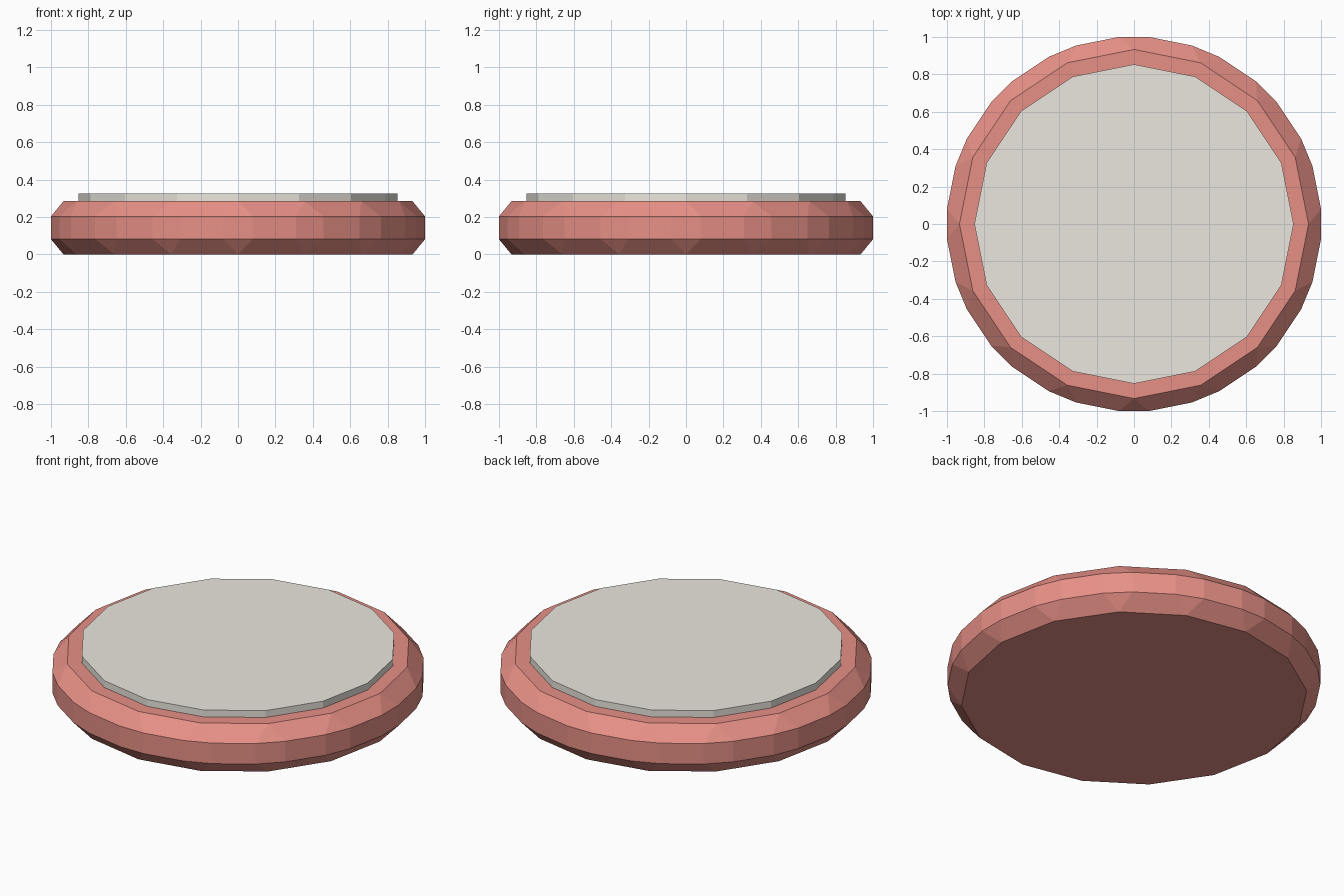
import bpy, bmesh
from mathutils import Matrix

if "Cube" in bpy.data.objects:
    bpy.data.objects.remove(bpy.data.objects["Cube"])

SIDES = 16
R = 1.0159  # corner radius before bevelling; the bevel trims it to 1.0


def disc(name, radius, z0, z1, color, bevel=0.0):
    """Flat-shaded 16-sided puck from z0 to z1, optionally chamfered on all edges."""
    bm = bmesh.new()
    bmesh.ops.create_cone(bm, cap_ends=True, segments=SIDES, radius1=radius,
                          radius2=radius, depth=z1 - z0,
                          matrix=Matrix.Translation((0, 0, (z0 + z1) / 2)))
    if bevel:
        bmesh.ops.bevel(bm, geom=bm.edges[:], offset=bevel, offset_type='OFFSET',
                        segments=1, profile=0.5, affect='EDGES')
    bmesh.ops.recalc_face_normals(bm, faces=bm.faces[:])
    mesh = bpy.data.meshes.new(name)
    bm.to_mesh(mesh)
    bm.free()
    mat = bpy.data.materials.new(name + "_color")
    mat.diffuse_color = color
    mat.use_nodes = True
    mat.node_tree.nodes["Principled BSDF"].inputs["Base Color"].default_value = mat.diffuse_color
    mesh.materials.append(mat)
    obj = bpy.data.objects.new(name, mesh)
    bpy.context.collection.objects.link(obj)
    return obj


# Red chamfered cushion body
disc("cushion_body", R, 0.0, 0.28 * R, (0.80, 0.28, 0.24, 1), bevel=0.08 * R)

# Pale plate slightly sunk into the top
disc("top_plate", 0.84 * R, 0.24 * R, 0.32 * R, (0.83, 0.80, 0.74, 1))
